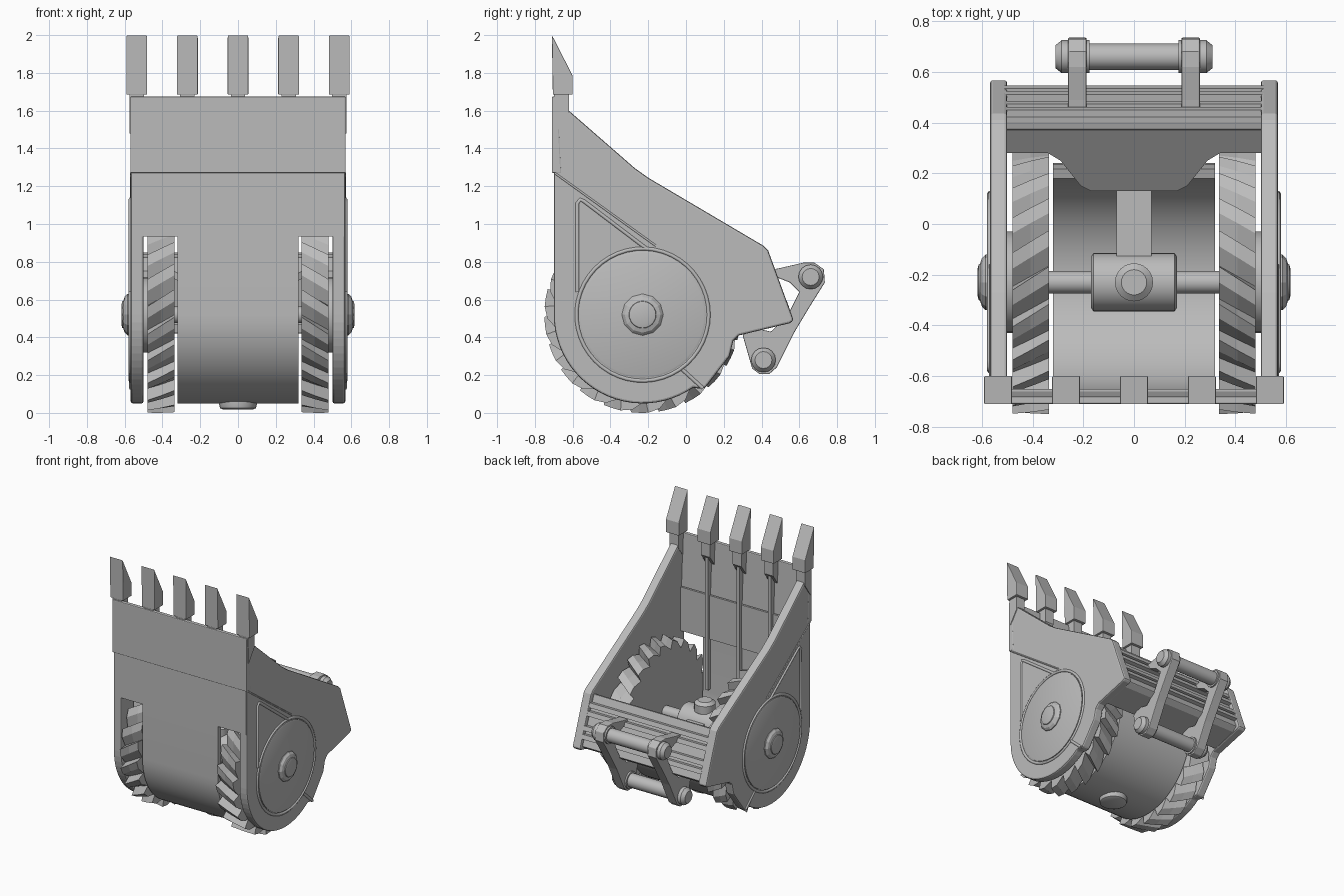
import bpy, bmesh
from math import sin, cos, pi, radians
from mathutils import Vector

cube = bpy.data.objects.get("Cube")
if cube:
    bpy.data.objects.remove(cube, do_unlink=True)

steel = bpy.data.materials.new("grey steel")
steel.use_nodes = True
GREY = (0.5, 0.5, 0.5, 1)
steel.diffuse_color = GREY
steel.node_tree.nodes["Principled BSDF"].inputs["Base Color"].default_value = GREY

AY, AZ = -0.23, 0.52          # wheel axle


def finish(name, bm, bevel=0, smooth=False):
    bmesh.ops.recalc_face_normals(bm, faces=bm.faces[:])
    mesh = bpy.data.meshes.new(name)
    bm.to_mesh(mesh)
    bm.free()
    mesh.materials.append(steel)
    ob = bpy.data.objects.new(name, mesh)
    bpy.context.collection.objects.link(ob)
    if bevel:
        m = ob.modifiers.new("bevel", 'BEVEL')
        m.width, m.segments, m.limit_method = bevel, 2, 'ANGLE'
        m.angle_limit = radians(40)
    if smooth:
        bpy.ops.object.select_all(action='DESELECT')
        ob.select_set(True)
        bpy.context.view_layer.objects.active = ob
        bpy.ops.object.shade_smooth_by_angle(angle=radians(35))
    return ob


def loft(name, rings, **kw):
    """Skin equal rings of points and cap both ends."""
    bm = bmesh.new()
    rows = [[bm.verts.new(p) for p in ring] for ring in rings]
    n = len(rows[0])
    for a, b in zip(rows, rows[1:]):
        for i in range(n):
            bm.faces.new((a[i], a[(i + 1) % n], b[(i + 1) % n], b[i]))
    bm.faces.new(rows[0])
    bm.faces.new(rows[-1])
    return finish(name, bm, **kw)


def prism(name, pts, x0, x1, **kw):
    """Extrude a (y, z) outline along x."""
    return loft(name, [[(x, y, z) for y, z in pts] for x in (x0, x1)], **kw)


def box(name, x0, x1, y0, y1, z0, z1, **kw):
    return prism(name, [(y0, z0), (y1, z0), (y1, z1), (y0, z1)], x0, x1, **kw)


def lathe(name, prof, centre, axis='x', n=24, smooth=True):
    """Turn (position, radius) pairs around an axis."""
    a, b = centre
    rings = []
    for p, r in prof:
        ring = [(r * cos(2 * pi * i / n), r * sin(2 * pi * i / n)) for i in range(n)]
        rings.append([(p, a + u, b + v) if axis == 'x' else (a + u, b + v, p) for u, v in ring])
    return loft(name, rings, smooth=smooth)


def arc(r, a0, a1, n):
    return [(AY + r * cos(radians(a0 + (a1 - a0) * i / n)),
             AZ + r * sin(radians(a0 + (a1 - a0) * i / n))) for i in range(n + 1)]


def ridge(name, pts, x, closed, r=0.011):
    """Raised bead along a (y, z) path."""
    cu = bpy.data.curves.new(name, 'CURVE')
    cu.dimensions, cu.bevel_depth, cu.bevel_resolution = '3D', r, 1
    sp = cu.splines.new('POLY')
    sp.points.add(len(pts) - 1)
    for p, (y, z) in zip(sp.points, pts):
        p.co = (x, y, z, 1)
    sp.use_cyclic_u = closed
    cu.materials.append(steel)
    bpy.context.collection.objects.link(bpy.data.objects.new(name, cu))


# Bucket walls and rounded belly
prism("lip_plate", [(-0.71, 1.27), (-0.71, 1.675), (-0.68, 1.675), (-0.66, 1.27)],
      -0.57, 0.57, bevel=0.006)
box("front_wall", -0.56, 0.56, -0.70, -0.65, 0.935, 1.27)
prism("belly_shell", [(-0.70, 0.94)] + arc(0.47, 180, 378, 36)
      + arc(0.43, 378, 180, 36) + [(-0.66, 0.94)], -0.32, 0.32, smooth=True)

# Side plates with hubs and beads
side = ([(-0.70, 1.66), (-0.68, 1.67), (-0.62, 1.60), (-0.27, 1.295), (-0.2, 1.245), (0.41, 0.885),
         (0.435, 0.86), (0.57, 0.49), (0.55, 0.475), (0.28, 0.41), (0.25, 0.38), (0.23, 0.30),
         (0.10, 0.13), (0.06, 0.13)]
        + arc(0.47, 305, 180, 24))
hub = [(0.54, 0.11), (0.585, 0.11), (0.60, 0.095), (0.612, 0.06)]
tear = [(-0.575, 0.64), (-0.575, 1.11), (-0.56, 1.13), (-0.54, 1.12), (-0.21, 0.87)]
for s, tag in ((1, "left"), (-1, "right")):
    prism(tag + "_side_plate", side, s * 0.50, s * 0.568, bevel=0.012)
    lathe(tag + "_hub_disc", [(s * 0.55, 0.335), (s * 0.574, 0.335), (s * 0.578, 0.325)],
          (AY, AZ), n=48)
    lathe(tag + "_hub_cap", [(s * p, r) for p, r in hub], (AY, AZ), n=12, smooth=False)
    lathe(tag + "_hub_bolt", [(s * 0.60, 0.075), (s * 0.613, 0.07), (s * 0.618, 0.05)], (AY, AZ))
    ridge(tag + "_disc_bead", arc(0.35, 0, 352, 44), s * 0.568, True)
    ridge(tag + "_corner_bead", tear, s * 0.568, False)
    ridge(tag + "_fold_bead", [(-0.695, 1.27), (-0.16, 0.885)], s * 0.566, False, 0.006)
    ridge(tag + "_notch_bead", [(-0.02, 0.23), (0.09, 0.13)], s * 0.566, False)

# Cutting wheels with slanted ratchet teeth
TEETH = 22


def wheel_ring(x, twist):
    ring = []
    for i in range(TEETH):
        for f, r in ((0, 0.455), (0.08, 0.52), (0.5, 0.505)):
            a = 2 * pi * (i + f) / TEETH + twist
            ring.append((x, AY + r * cos(a), AZ + r * sin(a)))
    return ring


for s, tag in ((1, "left"), (-1, "right")):
    loft(tag + "_cutting_wheel", [wheel_ring(s * (0.335 + 0.0725 * k), 0.09 * k) for k in range(3)])
    lathe(tag + "_wheel_hub", [(s * 0.47, 0.2), (s * 0.51, 0.2)], (AY, AZ))

# Axle and gearbox
lathe("axle", [(-0.55, 0.045), (0.55, 0.045)], (AY, AZ))
lathe("gearbox", [(-0.17, 0.1), (-0.16, 0.115), (0.16, 0.115), (0.17, 0.1)], (AY, AZ), n=32)
box("gearbox_strut", -0.07, 0.07, -0.2, 0.2, 0.46, 0.57)
lathe("gearbox_post", [(0.05, 0.06), (0.62, 0.06), (0.62, 0.075), (0.68, 0.075), (0.70, 0.05)],
      (0, AY), axis='z')
lathe("belly_bolt", [(0.018, 0.08), (0.025, 0.095), (0.045, 0.1), (0.07, 0.1)], (0, AY), axis='z')

# Rear beam, sloping deck and beam ribs
prism("rear_beam", [(0.37, 0.84), (0.40, 0.85), (0.54, 0.50), (0.50, 0.47), (0.30, 0.42),
                    (0.29, 0.47), (0.44, 0.53)], -0.51, 0.51, bevel=0.006)
deck = [(0.51, 0.385, 0.83), (0.51, 0.28, 0.75), (0.34, 0.28, 0.75), (0.29, 0.25, 0.727),
        (0.21, 0.15, 0.65), (0.17, 0.13, 0.635)]
outline = deck + [(-x, y, z) for x, y, z in reversed(deck)]
loft("rear_deck", [[Vector(p) + Vector((0, 0, dz)) for p in outline] for dz in (0, -0.04)])
for i, t in enumerate((0.2, 0.36, 0.64, 0.8)):
    y, z = 0.40 + 0.14 * t, 0.85 - 0.35 * t
    prism("beam_rib_%d" % (i + 1), [(y - 0.02, z + 0.015), (y + 0.022, z + 0.022),
                                    (y + 0.034, z - 0.01), (y - 0.01, z - 0.025)], -0.51, 0.51)

# Teeth, sockets and inner ribs
for i in range(5):
    x = (i - 2) * 0.268
    prism("tooth_%d" % (i + 1), [(-0.71, 2.0), (-0.60, 1.785), (-0.60, 1.685), (-0.705, 1.685)],
          x - 0.055, x + 0.055, bevel=0.004)
    prism("tooth_socket_%d" % (i + 1), [(-0.70, 1.70), (-0.62, 1.70), (-0.62, 1.58), (-0.69, 1.48)],
          x - 0.038, x + 0.038)
    if 0 < i < 4:
        box("inner_rib_%d" % i, x - 0.014, x + 0.014, -0.67, -0.63, 0.55, 1.58)

# Hitch links and pins
link = [(0.40, 0.75), (0.49, 0.765), (0.62, 0.795), (0.68, 0.795), (0.73, 0.76), (0.735, 0.69),
        (0.66, 0.57), (0.57, 0.42), (0.48, 0.24), (0.44, 0.205), (0.39, 0.205), (0.35, 0.235),
        (0.30, 0.41), (0.36, 0.45), (0.45, 0.43), (0.54, 0.52), (0.60, 0.64), (0.55, 0.69)]
for s, tag in ((1, "left"), (-1, "right")):
    prism(tag + "_hitch_link", link, s * 0.187, s * 0.26, bevel=0.005)
half = [(0.0, 0.052), (0.175, 0.052), (0.175, 0.065), (0.285, 0.065), (0.31, 0.045)]
pin = [(-p, r) for p, r in reversed(half)] + half[1:]
lathe("upper_hitch_pin", pin, (0.66, 0.72), n=16)
lathe("lower_hitch_pin", pin, (0.41, 0.28), n=16)
